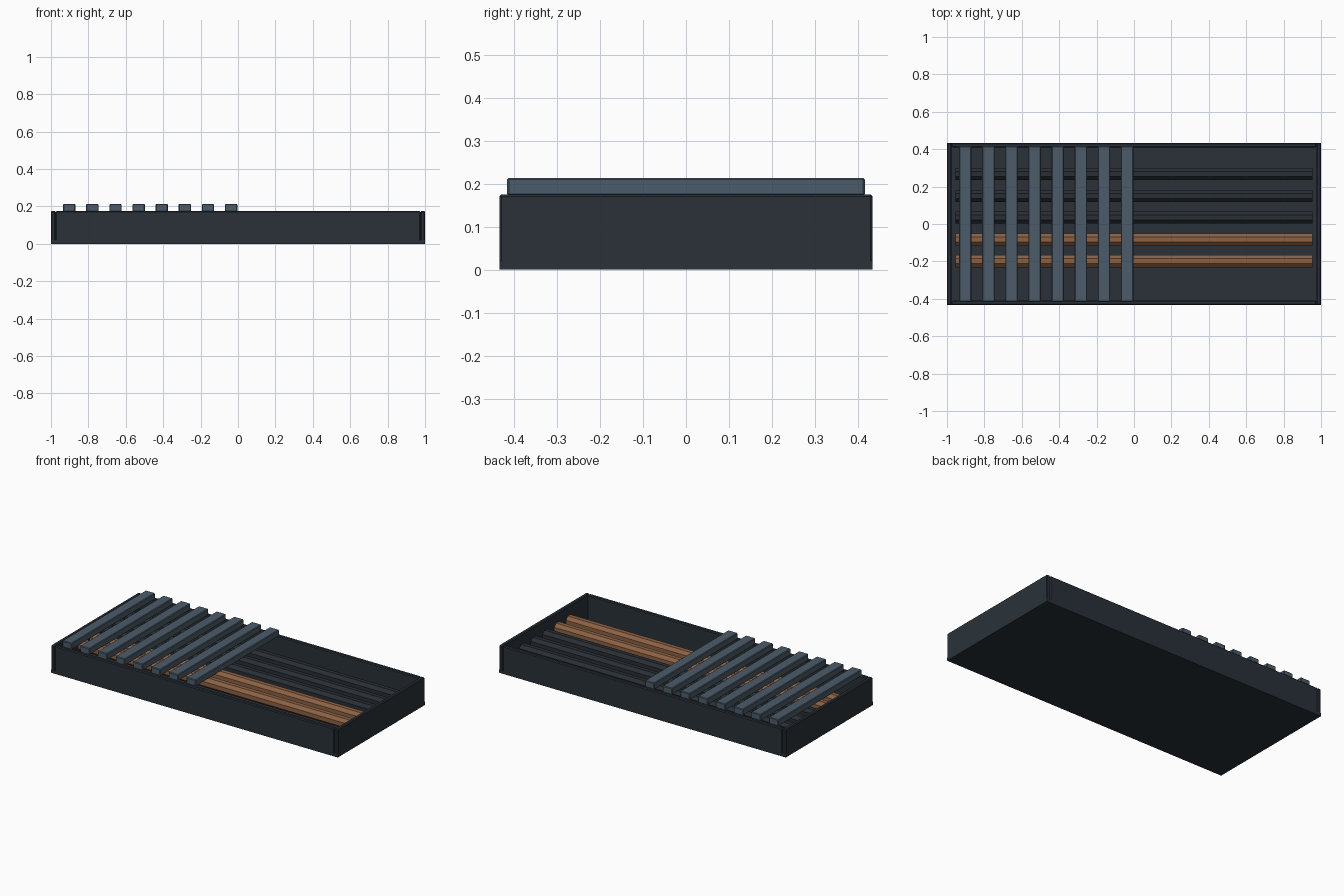
import bpy, math
from mathutils import Matrix

if "Cube" in bpy.data.objects:
    bpy.data.objects.remove(bpy.data.objects["Cube"])


def material(name, rgb):
    # sRGB bytes to linear
    lin = [((c / 255 + 0.055) / 1.055) ** 2.4 for c in rgb]
    m = bpy.data.materials.new(name)
    m.use_nodes = True
    m.diffuse_color = (*lin, 1)
    m.node_tree.nodes["Principled BSDF"].inputs["Base Color"].default_value = (*lin, 1)
    return m


dark_steel = material("dark steel", (41, 49, 57))
blue_steel = material("blue steel", (76, 92, 106))
black_rubber = material("black rubber", (40, 46, 52))
copper = material("copper", (140, 98, 68))


def box(name, size, center, mat, bevel=0.005):
    bpy.ops.mesh.primitive_cube_add(size=1, location=center)
    ob = bpy.context.object
    ob.name = name
    ob.scale = size
    bpy.ops.object.transform_apply(location=False, rotation=False, scale=True)
    ob.data.materials.append(mat)
    if bevel:
        mod = ob.modifiers.new("edge bevel", "BEVEL")
        mod.width = bevel
        mod.segments = 1


def rod(name, y, z, radius, mat):
    bpy.ops.mesh.primitive_cylinder_add(vertices=8, radius=radius, depth=1.91,
                                        location=(0, y, z),
                                        rotation=(0, math.pi / 2, 0))
    ob = bpy.context.object
    ob.name = name
    # Turn about the long axis so a flat side faces up
    ob.data.transform(Matrix.Rotation(math.pi / 8, 4, "Z"))
    ob.data.materials.append(mat)


# Tray: floor, long sides, end plates
box("tray_floor", (2, 0.868, 0.02), (0, 0, 0.01), dark_steel, 0)
for side, s in (("front", -1), ("back", 1)):
    box(side + "_wall", (1.95, 0.025, 0.17), (0, s * 0.4215, 0.09), dark_steel)
for side, s in (("right", -1), ("left", 1)):
    box(side + "_end_plate", (0.025, 0.868, 0.17), (s * 0.9875, 0, 0.09), dark_steel)

# Long rods lying in the tray
for i in range(5):
    rod(f"rod_{i + 1}", -0.199 + i * 0.1165, 0.1, 0.035, copper if i < 2 else black_rubber)

# Cover slats over half of the tray
for i in range(8):
    box(f"cover_slat_{i + 1}", (0.066, 0.832, 0.041), (-0.902 + i * 0.1236, 0, 0.1925), blue_steel, 0.004)
